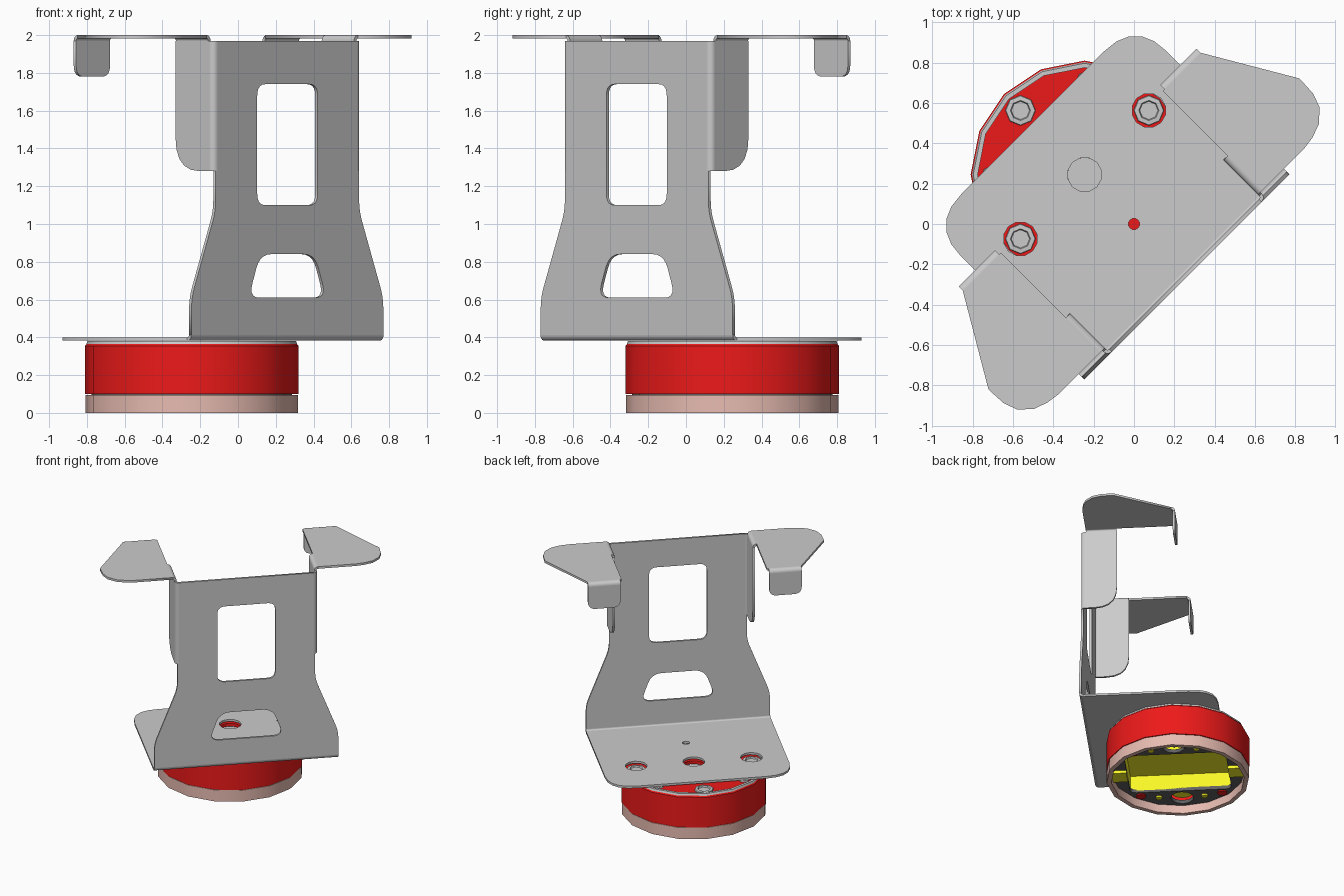
import bpy, bmesh
from math import sin, cos, pi, radians
from mathutils import Vector, Matrix

if "Cube" in bpy.data.objects:
    bpy.data.objects.remove(bpy.data.objects["Cube"])

# Parts are built in bracket axes (u along the sheet, v towards the rear, z up), then turned 45 degrees
TURN = Matrix.Rotation(radians(45), 4, 'Z')
PUCK_V = 0.346      # centre of the round base
SIDES = 16


def material(name, rgb):
    m = bpy.data.materials.new(name)
    m.diffuse_color = (*rgb, 1)
    m.use_nodes = True
    m.node_tree.nodes["Principled BSDF"].inputs["Base Color"].default_value = m.diffuse_color
    return m


RED = material("red", (0.85, 0.01, 0.01))
PINK = material("pale_pink", (0.8, 0.5, 0.44))
YELLOW = material("yellow", (0.95, 0.93, 0.02))
DARK = material("dark_grey", (0.12, 0.12, 0.12))


def finish(name, bm, mat=None):
    bmesh.ops.remove_doubles(bm, verts=bm.verts, dist=1e-5)
    bmesh.ops.recalc_face_normals(bm, faces=bm.faces)
    bm.transform(TURN)
    me = bpy.data.meshes.new(name)
    bm.to_mesh(me)
    bm.free()
    ob = bpy.data.objects.new(name, me)
    bpy.context.collection.objects.link(ob)
    if mat:
        me.materials.append(mat)
    return ob


def rounded(pts):
    """Outline from (a, b, corner size) points."""
    out = []
    for i, p in enumerate(pts):
        c = Vector(p[:2])
        r = p[2] if len(p) > 2 else 0
        if r == 0:
            out.append(c)
            continue
        a = c + (Vector(pts[i - 1][:2]) - c).normalized() * r
        b = c + (Vector(pts[(i + 1) % len(pts)][:2]) - c).normalized() * r
        for k in range(6):
            t = k / 5
            out.append(a * (1 - t) ** 2 + c * 2 * t * (1 - t) + b * t * t)
    return out


def circle(a, b, r, n=12):
    return [(a + r * cos(2 * pi * i / n), b + r * sin(2 * pi * i / n)) for i in range(n)]


def sheet(name, loops, lo, hi, plane='uv', side=1, mat=None):
    """Flat sheet: first loop is the outline, the others are holes."""
    cu = bpy.data.curves.new(name, 'CURVE')
    cu.dimensions = '2D'
    cu.fill_mode = 'BOTH'
    cu.extrude = (hi - lo) / 2
    for loop in loops:
        sp = cu.splines.new('POLY')
        sp.points.add(len(loop) - 1)
        for q, p in zip(sp.points, loop):
            q.co = (p[0], p[1], 0, 1)
        sp.use_cyclic_u = True
    tmp = bpy.data.objects.new("tmp", cu)
    bpy.context.collection.objects.link(tmp)
    dg = bpy.context.evaluated_depsgraph_get()
    me = bpy.data.meshes.new_from_object(tmp.evaluated_get(dg))
    bm = bmesh.new()
    bm.from_mesh(me)
    bpy.data.objects.remove(tmp)
    bpy.data.meshes.remove(me)
    for v in bm.verts:
        a, b, c = v.co.x, v.co.y, v.co.z + (lo + hi) / 2
        u, w, z = {'uv': (a, b, c), 'uz': (a, c, b), 'vz': (c, a, b)}[plane]
        v.co = (u * side, w, z)
    return finish(name, bm, mat)


def bend(name, a, b, start, lo, hi, plane, side=1):
    """Quarter-round fold joining two sheets."""
    angs = [radians(start + 15 * i) for i in range(7)]
    loop = [(a + 0.03 * cos(t), b + 0.03 * sin(t)) for t in angs]
    loop += [(a + 0.012 * cos(t), b + 0.012 * sin(t)) for t in reversed(angs)]
    smooth(sheet(name, [loop], lo, hi, plane, side))


def smooth(ob):
    bpy.ops.object.select_all(action='DESELECT')
    ob.select_set(True)
    bpy.context.view_layer.objects.active = ob
    bpy.ops.object.shade_smooth_by_angle(angle=radians(30))


def lathe(name, prof, u=0, v=PUCK_V, n=SIDES, mat=None):
    """Closed (radius, z) profile turned about a vertical axis."""
    bm = bmesh.new()
    rings = [[bm.verts.new((u + r * cos(2 * pi * i / n), v + r * sin(2 * pi * i / n), z))
              for i in range(n)] for r, z in prof]
    for k, ring in enumerate(rings):
        nxt = rings[(k + 1) % len(rings)]
        for i in range(n):
            j = (i + 1) % n
            bm.faces.new((ring[i], ring[j], nxt[j], nxt[i]))
    ob = finish(name, bm, mat)
    smooth(ob)
    return ob


def box(name, lo, hi, mat, open_bottom=False):
    bm = bmesh.new()
    bmesh.ops.create_cube(bm, size=1)
    lo, hi = Vector(lo), Vector(hi)
    for v in bm.verts:
        v.co = Vector([l + (h - l) * (c + 0.5) for l, h, c in zip(lo, hi, v.co)])
    if open_bottom:
        low = min(bm.faces, key=lambda f: f.calc_center_median().z)
        bmesh.ops.delete(bm, geom=[low], context='FACES_ONLY')
    return finish(name, bm, mat)


# Bracket: foot plate with screw holes
foot = rounded([(-0.72, -0.34), (0.72, -0.34), (0.72, 0.71, 0.22), (-0.72, 0.71, 0.22)])
sheet("foot_plate", [foot, circle(0, PUCK_V, 0.085), circle(0.45, PUCK_V, 0.085),
                     circle(-0.45, PUCK_V, 0.085), circle(0, 0, 0.028)], 0.382, 0.40)
bend("foot_bend", -0.34, 0.412, 180, -0.72, 0.72, 'vz')

# Bracket: upright back sheet with two windows
half = [(0.718, 0.412), (0.718, 0.61, 0.06), (0.537, 1.07, 0.06), (0.537, 1.28),
        (0.525, 1.28), (0.525, 1.968)]
outline = rounded(half + [(-p[0], *p[1:]) for p in reversed(half)])
window = rounded([(-0.226, 1.10, 0.06), (0.226, 1.10, 0.06), (0.226, 1.74, 0.06), (-0.226, 1.74, 0.06)])
slot = rounded([(-0.29, 0.61, 0.08), (0.29, 0.61, 0.08), (0.205, 0.84, 0.08), (-0.205, 0.84, 0.08)])
sheet("upright_sheet", [outline, window, slot], -0.37, -0.352, 'uz')

# Bracket: side flanges, wings and hooked tabs on both sides
for s, n in ((-1, "left"), (1, "right")):
    bend(n + "_flange_bend", 0.525, -0.34, 270, 1.28, 1.968, 'uv', s)
    flange = rounded([(-0.34, 1.28), (-0.087, 1.28, 0.18), (-0.087, 1.97), (-0.34, 1.97)])
    sheet(n + "_flange", [flange], 0.537, 0.555, 'vz', s)
    bend(n + "_wing_bend", 0.567, 1.97, 90, -0.332, -0.09, 'uz', s)
    wing = [(0.567, 0.366), (0.834, 0.366), (1.09, -0.07), (1.085, -0.17), (1.06, -0.24),
            (1.00, -0.297), (0.93, -0.322), (0.86, -0.332), (0.567, -0.332)]
    sheet(n + "_wing", [wing], 1.982, 2.0, 'uv', s)
    bend(n + "_tab_bend", 0.366, 1.97, 0, 0.58, 0.834, 'vz', s)
    tab = rounded([(0.58, 1.97), (0.58, 1.78, 0.06), (0.834, 1.78, 0.06), (0.834, 1.97)])
    sheet(n + "_tab", [tab], 0.378, 0.396, 'uz', s)

# Round base: red cup, grey rim, pink skirt
lathe("cup", [(0.565, 0.10), (0.565, 0.355), (0.555, 0.367), (0.085, 0.367),
              (0.085, 0.34), (0.535, 0.34), (0.535, 0.10)], mat=RED)
lathe("cup_rim", [(0.558, 0.365), (0.552, 0.381), (0.53, 0.381), (0.53, 0.365)])
lathe("skirt", [(0.562, 0.0), (0.562, 0.096), (0.525, 0.096), (0.525, 0.0)], mat=PINK)
sheet("inner_cover", [circle(0, PUCK_V, 0.53, SIDES)], 0.30, 0.32)

# Round base: screws on top
for u, v in ((0.45, 0), (-0.45, 0), (0, 0.45), (0, -0.45)):
    lathe("screw", [(0.001, 0.368), (0.045, 0.368), (0.05, 0.379), (0.072, 0.377),
                    (0.077, 0.36), (0.001, 0.36)], u, PUCK_V + v, 8)
for i in range(4):
    t = pi / 4 + i * pi / 2
    lathe("stud", [(0.001, 0.378), (0.035, 0.378), (0.042, 0.36), (0.001, 0.36)],
          0.47 * cos(t), PUCK_V + 0.47 * sin(t), 8)

# Underside: dark board with a yellow battery pocket, end clips and pins
pocket = rounded([(-0.29, PUCK_V - 0.4, 0.05), (0.29, PUCK_V - 0.4, 0.05),
                  (0.29, PUCK_V + 0.4, 0.05), (-0.29, PUCK_V + 0.4, 0.05)])
sheet("board", [circle(0, PUCK_V, 0.53, SIDES), pocket, circle(-0.4, PUCK_V, 0.09),
                circle(0.4, PUCK_V, 0.09)], 0.07, 0.10, mat=DARK)
box("battery_pocket", (-0.29, PUCK_V - 0.4, 0.09), (0.29, PUCK_V + 0.4, 0.22), YELLOW, True)
for s in (-1, 1):
    box("end_clip", (-0.07, PUCK_V + s * 0.46 - 0.06, 0.045), (0.07, PUCK_V + s * 0.46 + 0.06, 0.075), YELLOW)
    sheet("finger_recess", [circle(s * 0.4, PUCK_V, 0.09)], 0.12, 0.13, mat=YELLOW)
    for t in (-1, 1):
        sheet("contact_pin", [circle(s * 0.37, PUCK_V + t * 0.18, 0.025, 8)], 0.055, 0.075, mat=YELLOW)
        sheet("board_screw", [circle(s * 0.34, PUCK_V + t * 0.32, 0.04, 8)], 0.06, 0.075, mat=RED)
